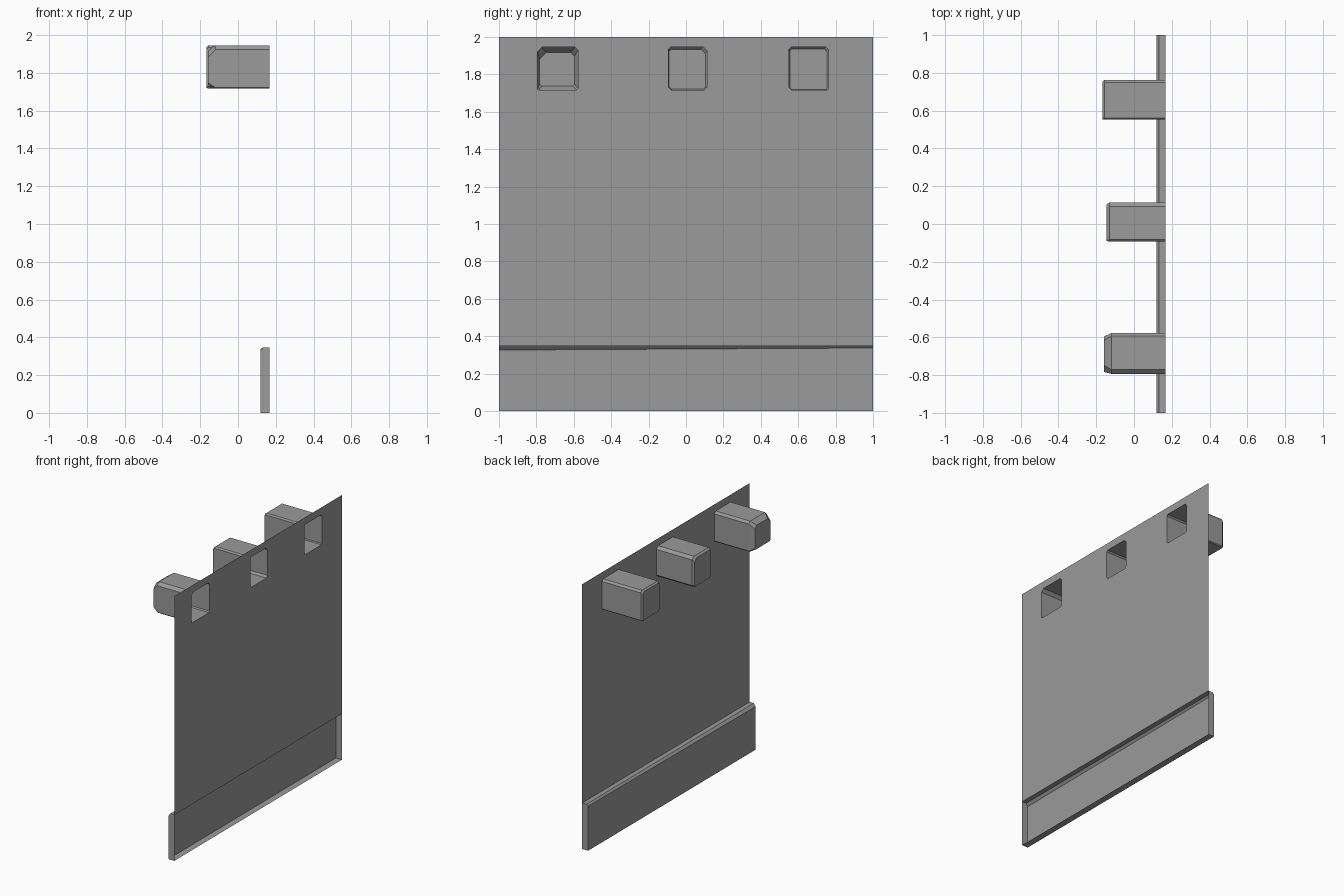
import bpy, bmesh
from mathutils import Vector

if "Cube" in bpy.data.objects:
    bpy.data.objects.remove(bpy.data.objects["Cube"])

WALL_X = 0.168
SKIRT_TOP = 0.347

# Dark grey plaster
grey = bpy.data.materials.new("dark_grey")
grey.diffuse_color = (0.325, 0.325, 0.325, 1)
grey.use_nodes = True
grey.node_tree.nodes["Principled BSDF"].inputs["Base Color"].default_value = grey.diffuse_color


def finish(bm, name, face_dir=None):
    if face_dir is None:
        bmesh.ops.recalc_face_normals(bm, faces=bm.faces[:])
    else:
        for f in bm.faces:
            f.normal_update()
            if f.normal.dot(Vector(face_dir)) < 0:
                f.normal_flip()
    me = bpy.data.meshes.new(name)
    bm.to_mesh(me)
    bm.free()
    me.materials.append(grey)
    ob = bpy.data.objects.new(name, me)
    bpy.context.collection.objects.link(ob)
    return ob


def section(y0, y1, z0, z1, c):
    """Rectangle with four chamfered corners: bottom -y, bottom +y, top +y, top -y."""
    a, b, d, e = c
    return [(y0 + a, z0), (y1 - b, z0), (y1, z0 + b), (y1, z1 - d),
            (y1 - d, z1), (y0 + e, z1), (y0, z1 - e), (y0, z0 + a)]


def loft(name, rings):
    """Skin rings of points; cap only the last one."""
    bm = bmesh.new()
    vr = [[bm.verts.new(p) for p in r] for r in rings]
    n = len(vr[0])
    for r, s in zip(vr, vr[1:]):
        for i in range(n):
            j = (i + 1) % n
            bm.faces.new((r[i], r[j], s[j], s[i]))
    bm.faces.new(vr[-1])
    return finish(bm, name)


# name, y range, wall chamfers, tip chamfers, end x, end bevel depth,
# end insets (-y, +y, bottom, top)
BEAMS = [
    ("beam_end_left", (0.552, 0.763), (0.012, 0.006, 0.014, 0.010),
     (0.010, 0.006, 0.014, 0.010), -0.168, 0.012, (0.003, 0.010, 0.003, 0.010)),
    ("beam_end_middle", (-0.093, 0.113), (0.014, 0.014, 0.020, 0.010),
     (0.012, 0.010, 0.022, 0.010), -0.145, 0.014, (0.003, 0.010, 0.004, 0.012)),
    ("beam_end_right", (-0.793, -0.578), (0.006, 0.008, 0.016, 0.022),
     (0.012, 0.010, 0.020, 0.036), -0.16, 0.04, (0.010, 0.018, 0.020, 0.028)),
]

# Hollow beam stubs, open towards the wall
holes = []
z0, z1 = 1.717, 1.945
for name, (y0, y1), c, ct, xe, d, (iy0, iy1, iz0, iz1) in BEAMS:
    base = section(y0, y1, z0, z1, c)
    tip = section(y0 + iy0, y1 - iy1, z0 + iz0, z1 - iz1, ct)
    holes.append(base)
    loft(name, [[(WALL_X, y, z) for y, z in base],
                [(xe + d, y, z) for y, z in base],
                [(xe, y, z) for y, z in tip]])

# Wall sheet with an opening at each beam
bm = bmesh.new()
edges = []
for loop in [[(-1, SKIRT_TOP), (1, SKIRT_TOP), (1, 2), (-1, 2)]] + holes:
    vs = [bm.verts.new((WALL_X, y, z)) for y, z in loop]
    edges += [bm.edges.new((vs[i - 1], vs[i])) for i in range(len(vs))]
bmesh.ops.triangle_fill(bm, use_beauty=True, use_dissolve=False, edges=edges, normal=(-1, 0, 0))
finish(bm, "wall", (-1, 0, 0))

# Skirting board: chamfered profile along y, open at the back
bm = bmesh.new()
ends = []
for y, lip in ((-1, 0.326), (1, 0.337)):
    prof = [(WALL_X, 0), (0.118, 0), (0.118, lip), (0.133, SKIRT_TOP), (WALL_X, SKIRT_TOP)]
    ends.append([bm.verts.new((x, y, z)) for x, z in prof])
    bm.faces.new(ends[-1])
for i in range(4):
    bm.faces.new((ends[0][i], ends[0][i + 1], ends[1][i + 1], ends[1][i]))
finish(bm, "skirting_board")
